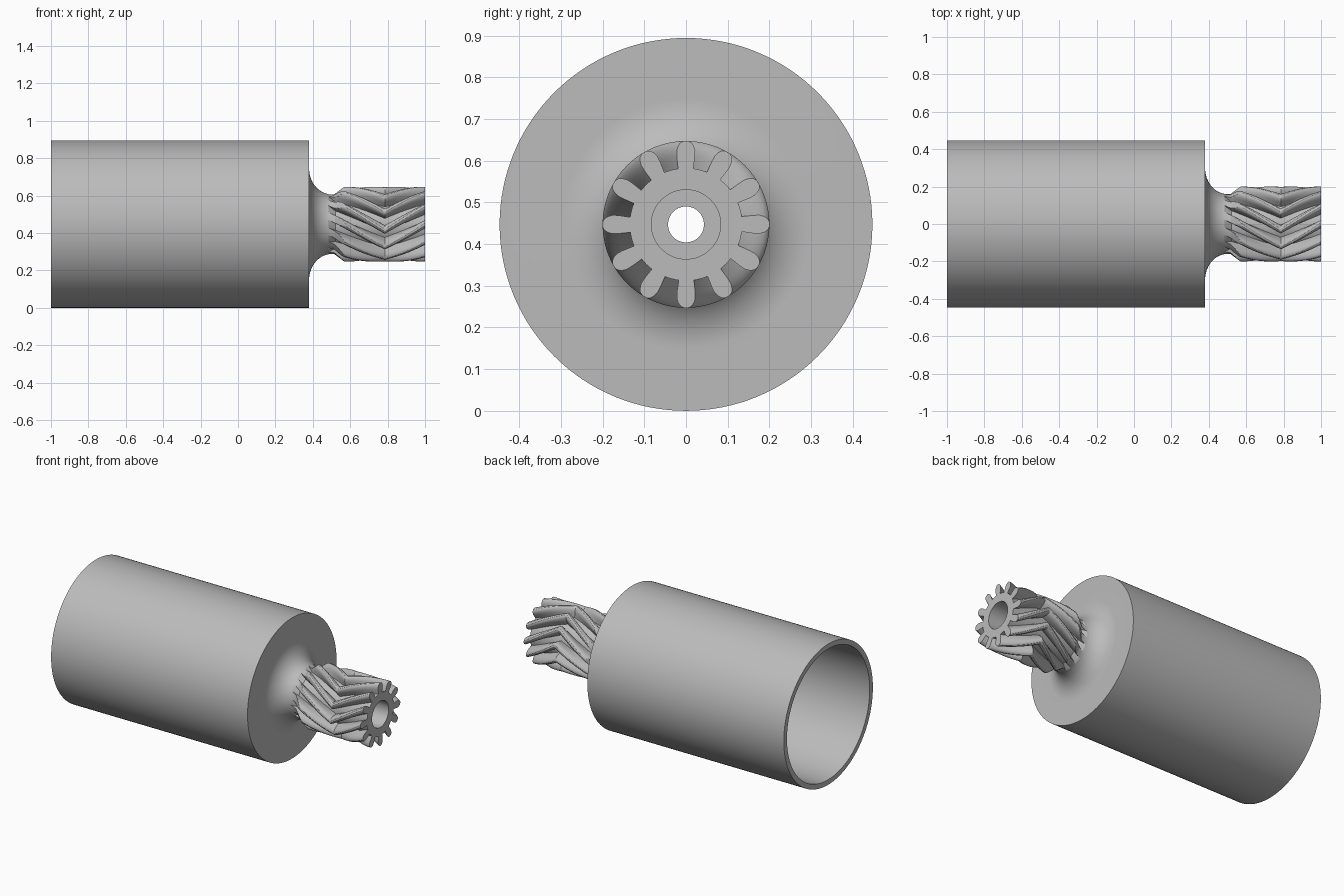
import bpy, bmesh, math

cube = bpy.data.objects.get("Cube")
if cube:
    bpy.data.objects.remove(cube, do_unlink=True)

AXIS_Z = 0.447
TEETH = 12
APEX = 0.785      # middle of the herringbone
JOIN = 0.47       # where the pinion meets the body
TWIST = 3.2       # radians of helix per unit length

steel = bpy.data.materials.new("plain grey")
steel.use_nodes = True
grey = (0.5, 0.5, 0.5, 1)
steel.diffuse_color = grey
steel.node_tree.nodes["Principled BSDF"].inputs["Base Color"].default_value = grey


def neck_radius(x):
    """Concave flare off the body, then a short bevel up to the tooth tips."""
    if x < 0.5:
        t = (0.5 - x) / 0.12
        return 0.30 - 0.14 * math.sqrt(max(0, 1 - t * t))
    return min(0.2, 0.16 + max(0, x - 0.515) * 0.75)


def skin(name, rings, closed=False):
    """Join rings of (x, radius, angle) points around the long axis."""
    bm = bmesh.new()
    loops = [[bm.verts.new((x, r * math.cos(a), AXIS_Z + r * math.sin(a)))
              for x, r, a in ring] for ring in rings]
    pairs = list(zip(loops, loops[1:]))
    if closed:
        pairs.append((loops[-1], loops[0]))
    for p, q in pairs:
        for i in range(len(p)):
            j = (i + 1) % len(p)
            bm.faces.new((p[i], p[j], q[j], q[i]))
    bmesh.ops.recalc_face_normals(bm, faces=bm.faces)
    mesh = bpy.data.meshes.new(name)
    bm.to_mesh(mesh)
    bm.free()
    mesh.materials.append(steel)
    obj = bpy.data.objects.new(name, mesh)
    bpy.context.collection.objects.link(obj)
    bpy.ops.object.select_all(action='DESELECT')
    obj.select_set(True)
    bpy.context.view_layer.objects.active = obj
    bpy.ops.object.shade_smooth_by_angle(angle=math.radians(32))
    return obj


# Hollow body: sleeve, floor, shaft hole, flared neck
profile = [(-0.15, 0.043), (-0.15, 0.415), (-1, 0.415), (-1, 0.447), (0.38, 0.447)]
for i in range(17):
    x = 0.38 + (JOIN - 0.38) * (i / 16) ** 2
    profile.append((x, neck_radius(x)))
profile += [(JOIN, 0.083), (JOIN, 0.043)]
SEG = 128
skin("hollow_body",
     [[(x, r, math.tau * i / SEG) for i in range(SEG)] for x, r in profile], closed=True)

# Outline of one tooth and its gap, as (angle, radius)
half = [(0.03, 0.2), (0.07, 0.196), (0.1, 0.189), (0.125, 0.178),
        (0.133, 0.165), (0.131, 0.15), (0.13, 0.135)]
tooth = [(-a, r) for a, r in reversed(half)] + half
pitch = math.tau / TEETH
tooth += [(0.13 + (pitch - 0.26) * k / 6, 0.135) for k in range(1, 6)]
outline = [(a + k * pitch + math.pi / 2, r) for k in range(TEETH) for a, r in tooth]


def gear_ring(x):
    """Twisted tooth outline, trimmed to the neck and faded out at its foot."""
    turn = TWIST * ((1 - APEX) - abs(x - APEX))
    floor = 0.135 + 0.035 * max(0, 1 - (x - JOIN) / 0.05)
    top = neck_radius(x)
    return [(x, min(top, max(r, floor)), a + turn) for a, r in outline]


# Herringbone pinion with its end face and bore
STEPS = 24
stations = [JOIN + (0.57 - JOIN) * i / STEPS for i in range(STEPS)]
stations += [0.57 + (APEX - 0.57) * i / STEPS for i in range(STEPS)]
stations += [APEX + (1 - APEX) * i / STEPS for i in range(STEPS + 1)]
rings = [gear_ring(x) for x in stations]
count = len(outline)
for x in (1, JOIN):
    rings.append([(x, 0.083, math.pi / 2 - 0.13 + math.tau * i / count)
                  for i in range(count)])
skin("herringbone_pinion", rings)
